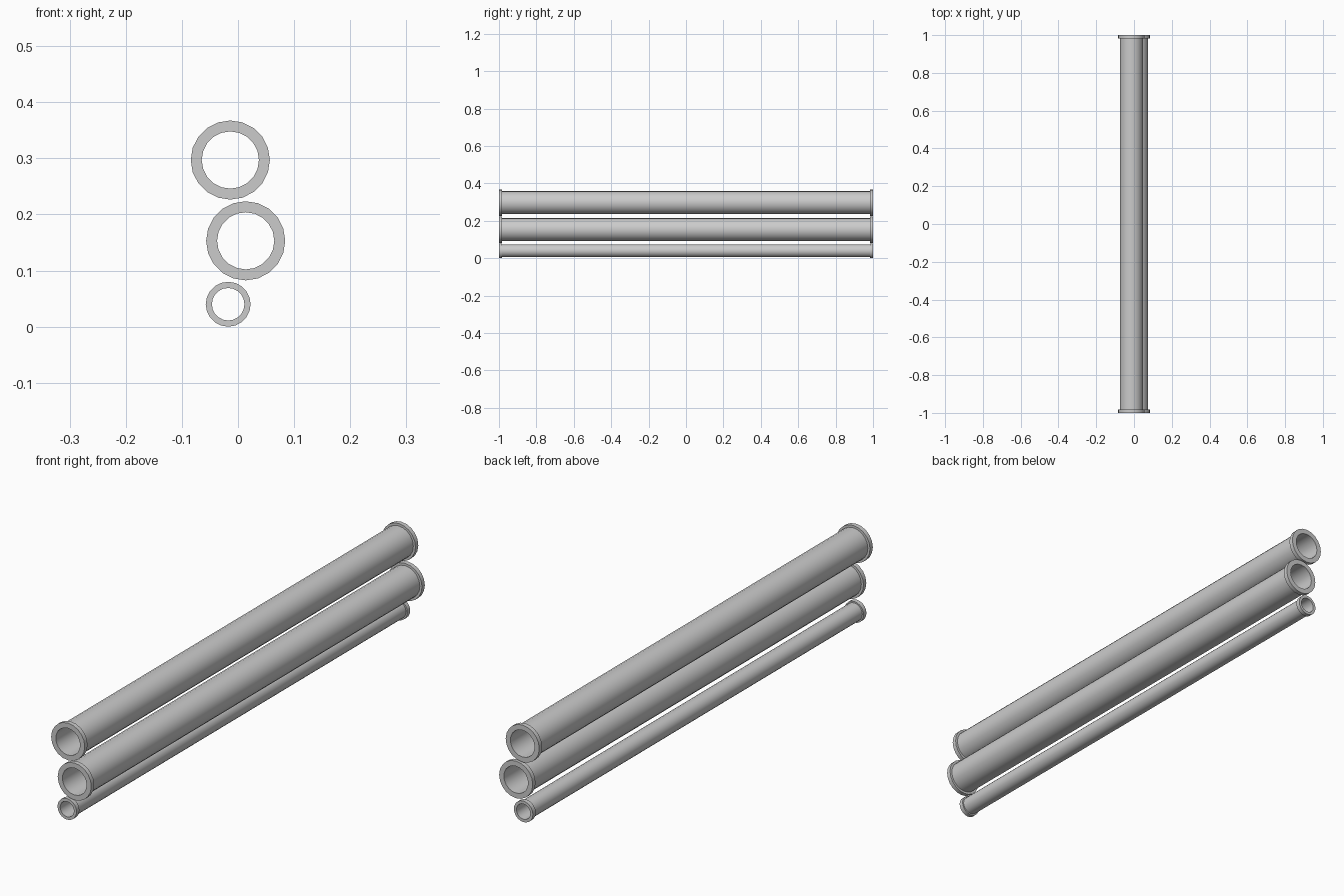
import bpy, bmesh
from math import sin, cos, pi

if "Cube" in bpy.data.objects:
    bpy.data.objects.remove(bpy.data.objects["Cube"])

SIDES = 20
HALF = 1.0       # half length
COLLAR = 0.017   # collar length


def pipe(name, x, z, outer, body, bore):
    # closed wall section (radius, y) swept round the y axis
    c = HALF - COLLAR
    profile = [(bore, -HALF), (outer, -HALF), (outer, -c), (body, -c),
               (body, c), (outer, c), (outer, HALF), (bore, HALF)]
    bm = bmesh.new()
    rings = []
    for i in range(SIDES):
        a = 2 * pi * i / SIDES
        rings.append([bm.verts.new((r * cos(a), y, r * sin(a))) for r, y in profile])
    n = len(profile)
    for i in range(SIDES):
        p, q = rings[i], rings[(i + 1) % SIDES]
        for j in range(n):
            k = (j + 1) % n
            bm.faces.new((p[j], p[k], q[k], q[j]))
    bmesh.ops.recalc_face_normals(bm, faces=bm.faces)
    mesh = bpy.data.meshes.new(name)
    bm.to_mesh(mesh)
    bm.free()
    obj = bpy.data.objects.new(name, mesh)
    obj.location = (x, 0, z)
    bpy.context.collection.objects.link(obj)
    bpy.ops.object.select_all(action='DESELECT')
    obj.select_set(True)
    bpy.context.view_layer.objects.active = obj
    bpy.ops.object.shade_smooth_by_angle(angle=0.7)


# two large pipes above one small pipe
pipe("top_pipe", -0.0137, 0.297, 0.0705, 0.0615, 0.051)
pipe("middle_pipe", 0.0137, 0.153, 0.0705, 0.0615, 0.051)
pipe("small_pipe", -0.0175, 0.040, 0.040, 0.0345, 0.029)
